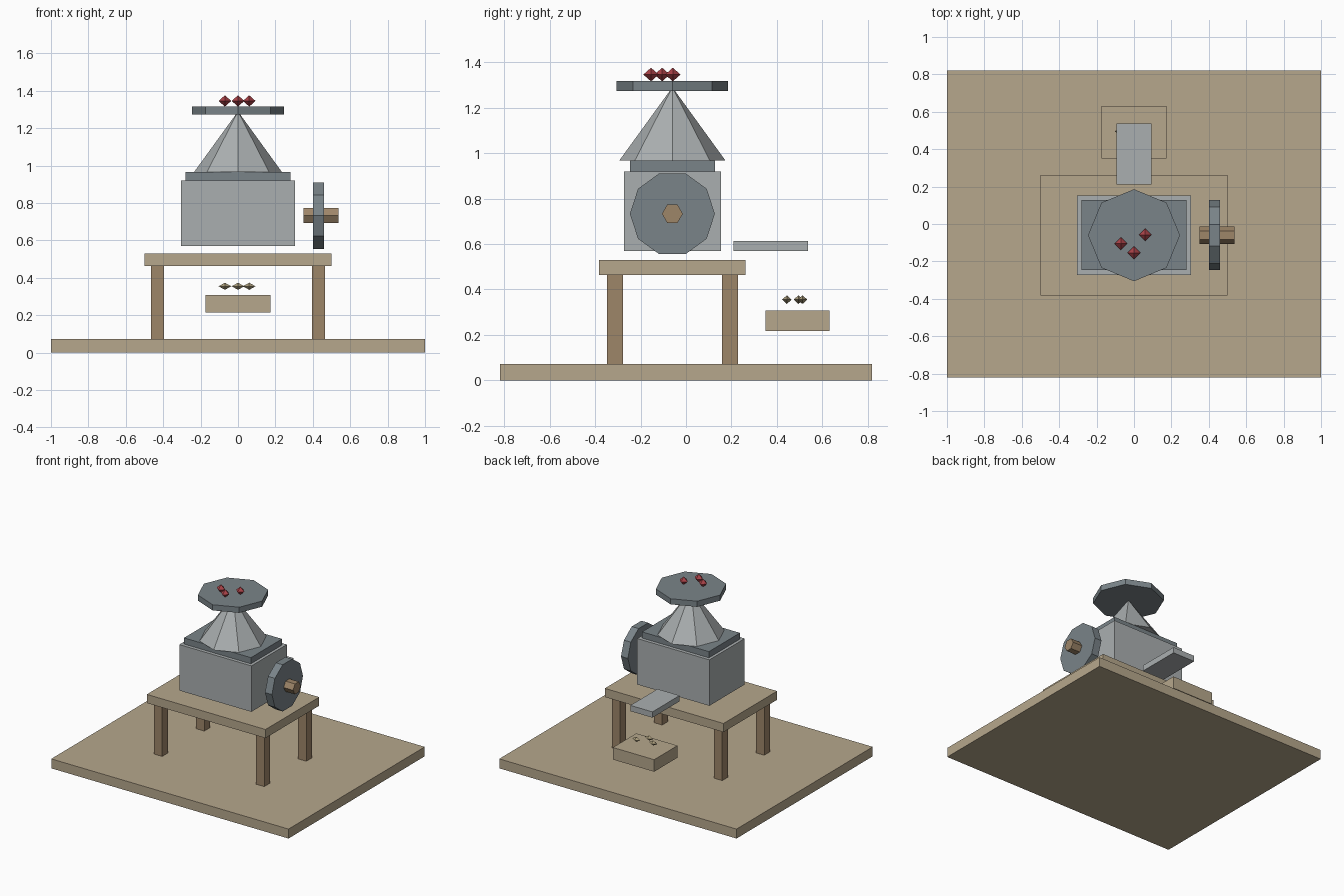
import bpy
import bmesh
from math import cos, sin, pi
from mathutils import Vector, Matrix

cube = bpy.data.objects.get("Cube")
if cube:
    bpy.data.objects.remove(cube, do_unlink=True)


def material(name, *rgb):
    """Flat material from 8-bit sRGB, stored as linear."""
    lin = [((c / 255 + 0.055) / 1.055) ** 2.4 for c in rgb] + [1.0]
    m = bpy.data.materials.new(name)
    m.use_nodes = True
    m.diffuse_color = lin
    m.node_tree.nodes["Principled BSDF"].inputs["Base Color"].default_value = lin
    return m


LIGHT_WOOD = material("light_wood", 182, 167, 140)
DARK_WOOD = material("dark_wood", 158, 134, 105)
STEEL = material("light_steel", 170, 175, 176)
IRON = material("dark_iron", 122, 132, 137)
RED = material("red", 170, 66, 72)
MEAL = material("pale_meal", 168, 155, 122)


def finish(name, bm, mat):
    bmesh.ops.recalc_face_normals(bm, faces=bm.faces)
    mesh = bpy.data.meshes.new(name)
    bm.to_mesh(mesh)
    bm.free()
    mesh.materials.append(mat)
    obj = bpy.data.objects.new(name, mesh)
    bpy.context.collection.objects.link(obj)
    return obj


def box(name, mat, x, y, z):
    """Box between (min, max) pairs."""
    bm = bmesh.new()
    lo, hi = Vector((x[0], y[0], z[0])), Vector((x[1], y[1], z[1]))
    place = Matrix.Translation((lo + hi) / 2) @ Matrix.Diagonal((*(hi - lo), 1))
    bmesh.ops.create_cube(bm, size=1, matrix=place)
    return finish(name, bm, mat)


def prism(name, mat, sides, radius, height, centre, sideways=False, pointed=False):
    """Prism or pyramid with a corner on the y axis, standing or lying along x."""
    bm = bmesh.new()
    angles = [pi / 2 + 2 * pi * i / sides for i in range(sides)]
    ring = [bm.verts.new((radius * cos(a), radius * sin(a), -height / 2)) for a in angles]
    bm.faces.new(ring)
    if pointed:
        top = [bm.verts.new((0, 0, height / 2))] * sides
    else:
        top = [bm.verts.new((v.co.x, v.co.y, height / 2)) for v in ring]
        bm.faces.new(top)
    for i in range(sides):
        j = (i + 1) % sides
        corners = [ring[i], ring[j], top[j]]
        bm.faces.new(corners if pointed else corners + [top[i]])
    if sideways:
        bmesh.ops.rotate(bm, verts=bm.verts, matrix=Matrix.Rotation(pi / 2, 3, "Y"))
    bmesh.ops.translate(bm, verts=bm.verts, vec=centre)
    return finish(name, bm, mat)


def nugget(name, mat, centre, size):
    """Eight-sided diamond."""
    bm = bmesh.new()
    for axis in range(3):
        for side in (-1, 1):
            p = Vector(centre)
            p[axis] += side * size[axis]
            bm.verts.new(p)
    bmesh.ops.convex_hull(bm, input=bm.verts)
    return finish(name, bm, mat)


CY = -0.06  # centre line of the machine and table

# Floor and table
box("floor_board", LIGHT_WOOD, (-1, 1), (-0.82, 0.82), (0, 0.072))
box("table_top", LIGHT_WOOD, (-0.5, 0.5), (-0.383, 0.263), (0.464, 0.53))
for side, sx in (("right", -1), ("left", 1)):
    for end, sy in (("front", -1), ("back", 1)):
        x, y = sx * 0.43, CY + sy * 0.253
        box(f"table_leg_{end}_{side}", DARK_WOOD, (x - 0.035, x + 0.035),
            (y - 0.035, y + 0.035), (0.072, 0.464))

# Machine body, cone and top tray
box("machine_body", STEEL, (-0.304, 0.304), (CY - 0.213, CY + 0.213), (0.57, 0.92))
box("body_lid", IRON, (-0.282, 0.282), (CY - 0.187, CY + 0.187), (0.92, 0.967))
prism("hopper_cone", STEEL, 8, 0.234, 0.323, (0, CY, 1.1285), pointed=True)
prism("top_tray", IRON, 8, 0.246, 0.043, (0, CY, 1.296))

# Side wheel and its axle
prism("side_wheel", IRON, 10, 0.187, 0.058, (0.43, CY, 0.733), sideways=True)
prism("wheel_axle", DARK_WOOD, 6, 0.046, 0.187, (0.445, CY, 0.733), sideways=True)

# Outlet chute and catch box
box("outlet_chute", STEEL, (-0.093, 0.093), (0.21, 0.537), (0.57, 0.614))
box("catch_box", LIGHT_WOOD, (-0.174, 0.174), (0.351, 0.632), (0.216, 0.308))

# Red pieces on the tray, flat meal pieces above the catch box
pieces = ((-0.07, -0.105, 0.495), (0, -0.154, 0.444), (0.06, -0.058, 0.513))
for i, (x, y_tray, y_box) in enumerate(pieces, 1):
    nugget(f"red_piece_{i}", RED, (x, y_tray, 1.346), (0.034, 0.034, 0.03))
    nugget(f"meal_piece_{i}", MEAL, (x, y_box, 0.355), (0.034, 0.021, 0.019))
